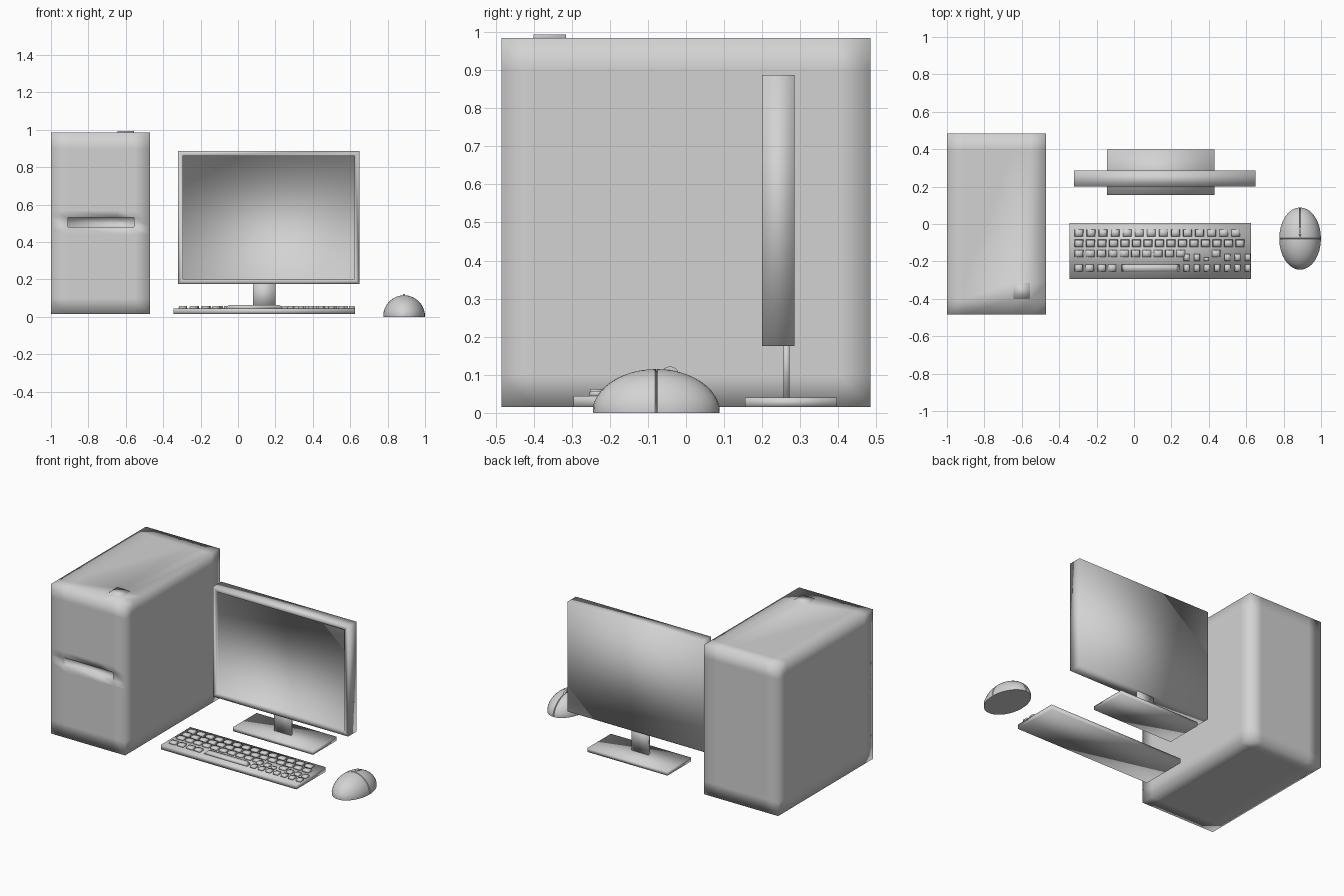
import bpy, bmesh
from mathutils import Matrix, Vector

cube = bpy.data.objects.get("Cube")
if cube:
    bpy.data.objects.remove(cube)

grey = bpy.data.materials.new("light_grey")
grey.use_nodes = True
grey.diffuse_color = (0.65, 0.65, 0.65, 1)
for node in grey.node_tree.nodes:
    if node.type == 'BSDF_PRINCIPLED':
        node.inputs["Base Color"].default_value = grey.diffuse_color


def add_box(bm, lo, hi, taper=1.0):
    """Axis-aligned box between two corners; the top can be narrowed."""
    lo, hi = Vector(lo), Vector(hi)
    mid = (lo + hi) / 2
    verts = bmesh.ops.create_cube(
        bm, size=1, matrix=Matrix.Translation(mid) @ Matrix.Diagonal((hi - lo).to_4d()))["verts"]
    for v in verts:
        if v.co.z > mid.z:
            v.co.x = mid.x + (v.co.x - mid.x) * taper
            v.co.y = mid.y + (v.co.y - mid.y) * taper


def cut(bm, axis, values):
    """Slice the whole mesh with planes across one axis."""
    for value in values:
        point, normal = Vector(), Vector()
        point[axis], normal[axis] = value, 1
        bmesh.ops.bisect_plane(bm, geom=bm.verts[:] + bm.edges[:] + bm.faces[:],
                               dist=1e-5, plane_co=point, plane_no=normal)


def push(bm, faces, offset):
    """Extrude a group of faces by an offset."""
    geom = bmesh.ops.extrude_face_region(bm, geom=faces)["geom"]
    old = [f for f in faces if f.is_valid]
    if old:
        bmesh.ops.delete(bm, geom=old, context='FACES')
    verts = [g for g in geom if isinstance(g, bmesh.types.BMVert)]
    bmesh.ops.translate(bm, verts=verts, vec=offset)


def finish(bm, name, angle=None):
    bmesh.ops.recalc_face_normals(bm, faces=bm.faces[:])
    mesh = bpy.data.meshes.new(name)
    bm.to_mesh(mesh)
    bm.free()
    mesh.materials.append(grey)
    obj = bpy.data.objects.new(name, mesh)
    bpy.context.collection.objects.link(obj)
    for p in mesh.polygons:
        p.use_smooth = True
    if angle:
        bpy.ops.object.select_all(action='DESELECT')
        obj.select_set(True)
        bpy.context.view_layer.objects.active = obj
        bpy.ops.object.shade_smooth_by_angle(angle=angle)
    return obj


# Tower case with support loops, a front slot and a raised power button
bm = bmesh.new()
add_box(bm, (-1, -0.485, 0.015), (-0.47, 0.485, 0.985))
cut(bm, 0, (-0.91, -0.645, -0.555))
cut(bm, 1, (-0.4, -0.315, 0.4))
cut(bm, 2, (0.1, 0.44, 0.48, 0.53, 0.57, 0.9))
slot, button = [], []
for f in bm.faces:
    c = f.calc_center_median()
    if c.y < -0.484 and -0.91 < c.x < -0.555 and 0.48 < c.z < 0.53:
        slot.append(f)
    elif c.z > 0.984 and -0.645 < c.x < -0.555 and -0.4 < c.y < -0.315:
        button.append(f)
push(bm, slot, (0, 0.03, 0))
push(bm, button, (0, 0, 0.008))
finish(bm, "tower_case")

# Monitor with a recessed screen
bm = bmesh.new()
add_box(bm, (-0.32, 0.2, 0.175), (0.65, 0.285, 0.887))
front = [f for f in bm.faces if f.calc_center_median().y < 0.21]
bmesh.ops.inset_region(bm, faces=front, thickness=0.037)
push(bm, front, (0, 0.018, 0))
finish(bm, "monitor")

# Stand
for name, lo, hi in (("stand_neck", (0.08, 0.256, 0.035), (0.2, 0.272, 0.21)),
                     ("stand_base", (-0.145, 0.155, 0.015), (0.43, 0.397, 0.04))):
    bm = bmesh.new()
    add_box(bm, lo, hi)
    finish(bm, name)

# Keyboard tray
bm = bmesh.new()
add_box(bm, (-0.345, -0.295, 0.015), (0.625, 0.005, 0.045))
finish(bm, "keyboard_base")

# Keys: main rows, bottom row with space bar, small right-hand cluster
bm = bmesh.new()


def key(x, y, width, depth=0.038, top=0.058):
    add_box(bm, (x, y - depth / 2, 0.044), (x + width, y + depth / 2, top), 0.88)


for start, y, count, pitch in ((-0.318, -0.048, 14, 0.0645),
                               (-0.318, -0.103, 15, 0.0615),
                               (-0.318, -0.158, 10, 0.0605)):
    for i in range(count):
        key(start + i * pitch, y, 0.047)
for x in (-0.318, -0.26, -0.195, -0.14):
    key(x, -0.235, 0.045)
key(-0.067, -0.235, 0.31, 0.038, 0.063)
for i in range(7):
    x = 0.265 + i * 0.0545
    key(x, -0.235, 0.033)
    if i == 3:
        key(x - 0.012, -0.158, 0.045)
    elif i == 2:
        key(x, -0.188, 0.028, 0.02)
    else:
        key(x, -0.178, 0.033)
finish(bm, "keyboard_keys")

# Mouse: half ellipsoid with sunken seams between body and buttons
bm = bmesh.new()
bmesh.ops.create_uvsphere(bm, u_segments=32, v_segments=24, radius=1)
for plane_z in (0,):
    cut_geom = bm.verts[:] + bm.edges[:] + bm.faces[:]
    bmesh.ops.bisect_plane(bm, geom=cut_geom, dist=1e-5, plane_co=(0, 0, plane_z),
                           plane_no=(0, 0, -1), clear_outer=True)
bmesh.ops.holes_fill(bm, edges=[e for e in bm.edges if e.is_boundary], sides=0)
cut(bm, 0, (-0.03, 0.03))
cut(bm, 1, (-0.02, 0.02))
for v in bm.verts:
    if v.co.z > 0.01 and (abs(v.co.y) < 1e-3 or (abs(v.co.x) < 1e-3 and v.co.y > 0)):
        v.co *= 0.95
    elif v.co.z < 0.01:
        v.co *= 0.985
bmesh.ops.transform(bm, verts=bm.verts[:], matrix=Matrix.Translation((0.888, -0.078, 0))
                    @ Matrix.Diagonal((0.1125, 0.168, 0.115, 1)))
finish(bm, "mouse_body", 0.7)

# Scroll wheel
bm = bmesh.new()
bmesh.ops.create_cone(bm, cap_ends=True, segments=20, radius1=0.024, radius2=0.024, depth=0.012,
                      matrix=Matrix.Translation((0.888, -0.042, 0.098))
                      @ Matrix.Rotation(1.5708, 4, 'Y'))
finish(bm, "scroll_wheel", 0.7)
